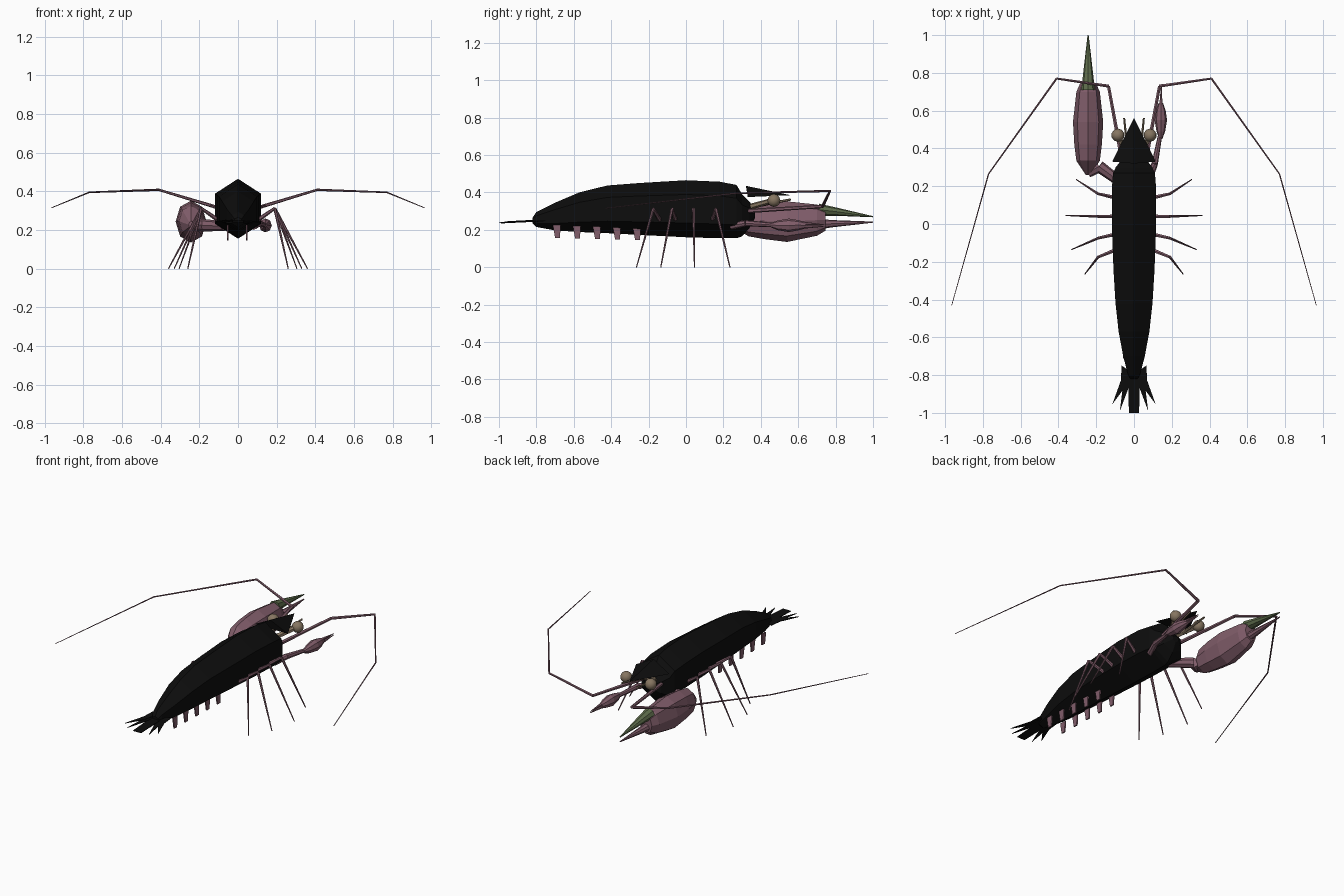
import bpy, bmesh, math
from mathutils import Vector, Matrix

old = bpy.data.objects.get("Cube")
if old:
    bpy.data.objects.remove(old, do_unlink=True)


def material(name, rgb):
    m = bpy.data.materials.new(name)
    m.use_nodes = True
    m.diffuse_color = (*rgb, 1)
    m.node_tree.nodes["Principled BSDF"].inputs["Base Color"].default_value = (*rgb, 1)
    return m


BLACK = material("shell black", (0.004, 0.004, 0.004))
MAUVE = material("limb mauve", (0.22, 0.11, 0.145))
GREEN = material("finger green", (0.11, 0.15, 0.07))
TAN = material("eye tan", (0.24, 0.18, 0.12))


def finish(name, bm, mat, smooth=False):
    bmesh.ops.recalc_face_normals(bm, faces=bm.faces[:])
    for f in bm.faces:
        f.smooth = smooth
    me = bpy.data.meshes.new(name)
    bm.to_mesh(me)
    bm.free()
    me.materials.append(mat)
    ob = bpy.data.objects.new(name, me)
    bpy.context.collection.objects.link(ob)
    return ob


def loft(name, rings, sides, mat, x=0, turn=0.0):
    """Skin along y; each ring is (y, half width, bottom z, top z)."""
    bm = bmesh.new()
    loops = []
    for y, w, lo, hi in rings:
        loop = []
        for i in range(sides):
            a = turn + math.tau * i / sides
            loop.append(bm.verts.new((x + w * math.cos(a), y,
                                      (lo + hi) / 2 + (hi - lo) / 2 * math.sin(a))))
        loops.append(loop)
    for a, b in zip(loops, loops[1:]):
        for i in range(sides):
            j = (i + 1) % sides
            bm.faces.new((a[i], a[j], b[j], b[i]))
    bm.faces.new(loops[0])
    bm.faces.new(loops[-1])
    return finish(name, bm, mat)


def limb(name, points, radii, mat, sides=6):
    """Chain of tapered segments through the points."""
    bm = bmesh.new()
    pts = [Vector(p) for p in points]
    for p, q, r, s in zip(pts, pts[1:], radii, radii[1:]):
        d = q - p
        turn = d.to_track_quat("Z", "Y").to_matrix().to_4x4()
        bmesh.ops.create_cone(bm, cap_ends=True, segments=sides, radius1=r, radius2=s,
                              depth=d.length, matrix=Matrix.Translation((p + q) / 2) @ turn)
    return finish(name, bm, mat)


def plate(name, points, thickness, mat):
    """Flat polygon given some thickness."""
    bm = bmesh.new()
    face = bm.faces.new([bm.verts.new(p) for p in points])
    face.normal_update()
    shift = face.normal * thickness
    out = bmesh.ops.extrude_face_region(bm, geom=[face])
    moved = [v for v in out["geom"] if isinstance(v, bmesh.types.BMVert)]
    bmesh.ops.translate(bm, verts=moved, vec=shift)
    return finish(name, bm, mat)


def side_points(side, points):
    return [(side * x, y, z) for x, y, z in points]


# Six-sided body, tail to head
loft("body", [(-0.82, 0.022, 0.235, 0.265), (-0.80, 0.036, 0.215, 0.295),
              (-0.70, 0.066, 0.197, 0.345), (-0.57, 0.094, 0.188, 0.40),
              (-0.42, 0.113, 0.182, 0.437), (-0.25, 0.125, 0.173, 0.45),
              (0.0, 0.136, 0.16, 0.465), (0.18, 0.136, 0.155, 0.457),
              (0.27, 0.128, 0.155, 0.44), (0.30, 0.112, 0.165, 0.39),
              (0.34, 0.075, 0.21, 0.35), (0.37, 0.025, 0.265, 0.305)],
     6, BLACK, turn=math.pi / 6)

# Pointed beak over the head
bm = bmesh.new()
ridge, tip, left, right = [bm.verts.new(p) for p in
                           ((0, 0.32, 0.435), (0, 0.56, 0.385),
                            (0.115, 0.33, 0.375), (-0.115, 0.33, 0.375))]
for tri in ((ridge, tip, left), (ridge, right, tip), (ridge, left, right), (tip, right, left)):
    bm.faces.new(tri)
finish("beak", bm, BLACK)

# Tail fan
plate("tail_centre", [(-0.032, -0.78, 0.25), (0.032, -0.78, 0.25),
                      (0.027, -1.0, 0.24), (-0.027, -1.0, 0.24)], 0.004, BLACK)

for side, word in ((1, "left"), (-1, "right")):
    plate(word + "_outer_tail_blade", side_points(side, [
        (0.02, -0.78, 0.25), (0.065, -0.75, 0.25), (0.07, -0.83, 0.248),
        (0.115, -0.955, 0.242), (0.045, -0.86, 0.247)]), 0.004, BLACK)
    plate(word + "_inner_tail_blade", side_points(side, [
        (0.01, -0.78, 0.247), (0.05, -0.80, 0.247), (0.06, -0.87, 0.244),
        (0.075, -0.99, 0.238), (0.03, -0.87, 0.244)]), 0.004, BLACK)

    # Swimming flaps under the tail
    for i in range(5):
        y = -0.69 + 0.107 * i
        top = 0.225 - 0.004 * i
        low = 0.157 - 0.003 * i
        plate(f"{word}_flap_{i + 1}", side_points(side, [
            (0.05, y - 0.022, top), (0.05, y + 0.02, top),
            (0.05, y + 0.016, low), (0.05, y - 0.01, low)]), 0.008, MAUVE)

    # Walking legs: root y, knee y, foot x, foot y
    for i, (root, knee, foot_x, foot_y) in enumerate((
            (0.135, 0.16, 0.305, 0.235), (0.04, 0.04, 0.36, 0.045),
            (-0.05, -0.075, 0.33, -0.135), (-0.13, -0.175, 0.26, -0.265))):
        limb(f"{word}_leg_{i + 1}", side_points(side, [
            (0.08, root, 0.235), (0.19, knee, 0.312), (foot_x, foot_y, 0)]),
            [0.012, 0.008, 0.003], MAUVE)

    # Eyes on stalks
    limb(word + "_eye_stalk", side_points(side, [(0.02, 0.35, 0.325), (0.085, 0.465, 0.357)]),
         [0.016, 0.014], TAN)
    bm = bmesh.new()
    bmesh.ops.create_icosphere(bm, subdivisions=2, radius=0.035,
                               matrix=Matrix.Translation((side * 0.085, 0.47, 0.357)))
    finish(word + "_eye", bm, TAN, True)

    # Short and long feelers
    limb(word + "_short_feeler", side_points(side, [(0.03, 0.34, 0.32), (0.052, 0.56, 0.362)]),
         [0.009, 0.006], TAN)
    limb(word + "_long_feeler", side_points(side, [
        (0.06, 0.32, 0.30), (0.135, 0.73, 0.325), (0.41, 0.77, 0.408),
        (0.77, 0.265, 0.395), (0.965, -0.43, 0.315)]),
        [0.012, 0.009, 0.006, 0.004, 0.002], MAUVE)

# Large right claw
limb("right_claw_arm", [(-0.07, 0.22, 0.22), (-0.185, 0.305, 0.225), (-0.245, 0.27, 0.225)],
     [0.026, 0.032, 0.026], MAUVE, 8)
loft("right_claw_hand", [(0.26, 0.012, 0.21, 0.245), (0.335, 0.062, 0.165, 0.325),
                         (0.42, 0.073, 0.15, 0.342), (0.54, 0.08, 0.135, 0.352),
                         (0.70, 0.062, 0.168, 0.335), (0.745, 0.042, 0.195, 0.31)],
     8, MAUVE, x=-0.243)
loft("right_claw_fixed_finger", [(0.70, 0.03, 0.20, 0.26), (0.78, 0.022, 0.213, 0.252),
                                 (1.0, 0.003, 0.238, 0.244)], 8, MAUVE, x=-0.243)
loft("right_claw_moving_finger", [(0.71, 0.036, 0.275, 0.34), (0.80, 0.026, 0.275, 0.32),
                                  (1.0, 0.003, 0.267, 0.273)], 8, GREEN, x=-0.243)

# Small left claw
limb("left_claw_arm", [(0.08, 0.24, 0.22), (0.11, 0.32, 0.235), (0.14, 0.48, 0.225)],
     [0.02, 0.017, 0.011], MAUVE, 8)
loft("left_claw_hand", [(0.45, 0.008, 0.215, 0.235), (0.49, 0.023, 0.198, 0.25),
                        (0.55, 0.033, 0.188, 0.26), (0.60, 0.026, 0.197, 0.252),
                        (0.64, 0.012, 0.208, 0.24)], 8, MAUVE, x=0.142)
for word, z, end in (("lower", 0.215, 0.219), ("upper", 0.235, 0.227)):
    limb(f"left_claw_{word}_finger", [(0.142, 0.61, z), (0.145, 0.74, end)], [0.011, 0.002], MAUVE)
